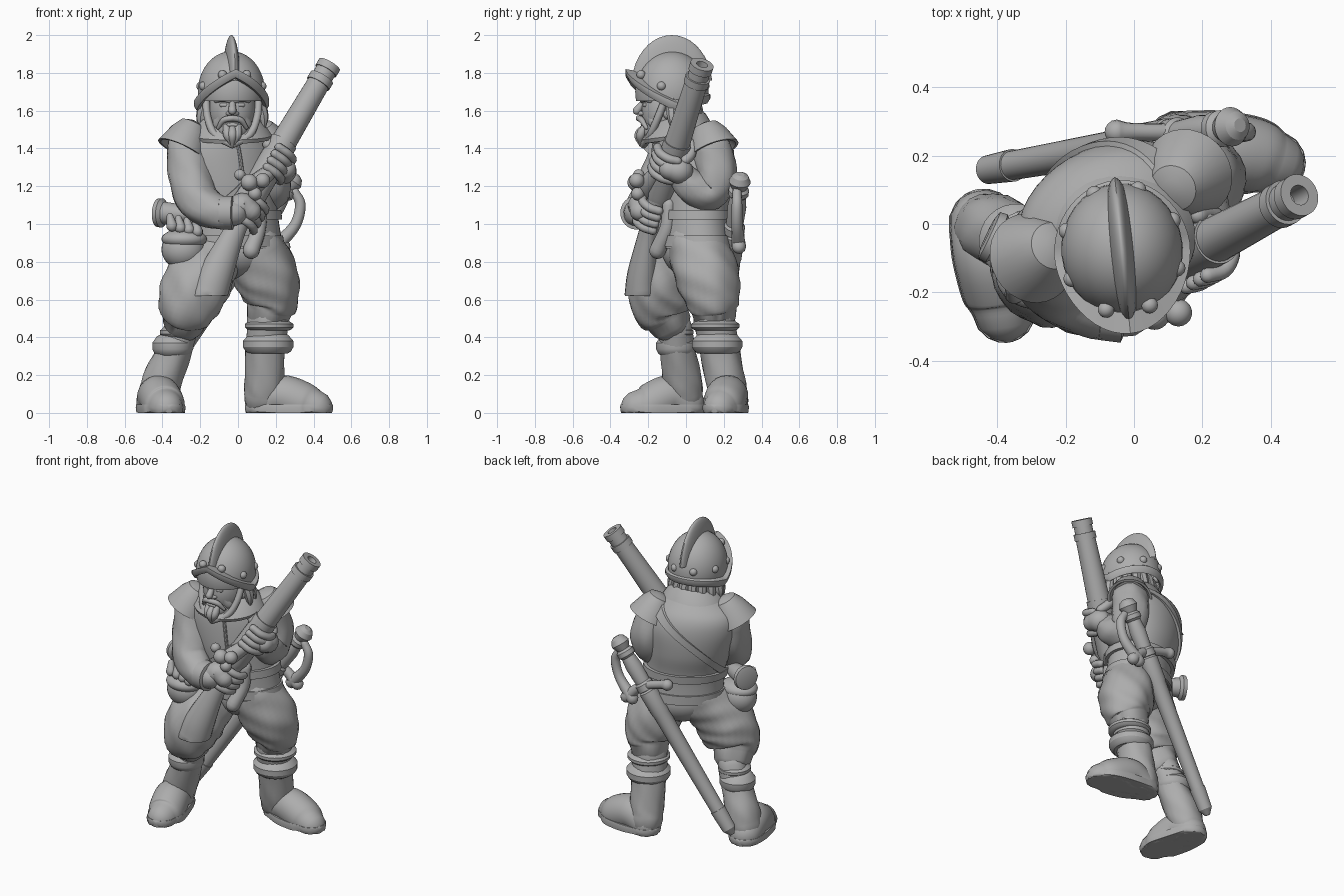
import bpy, bmesh
from math import sin, cos, pi, radians
from mathutils import Vector, Matrix

if "Cube" in bpy.data.objects:
    bpy.data.objects.remove(bpy.data.objects["Cube"])

GREY = bpy.data.materials.new("plain grey")
GREY.use_nodes = True
GREY.diffuse_color = (.42, .42, .42, 1)
GREY.node_tree.nodes["Principled BSDF"].inputs["Base Color"].default_value = GREY.diffuse_color


def finish(name, bm, angle=40):
    bmesh.ops.recalc_face_normals(bm, faces=bm.faces)
    mesh = bpy.data.meshes.new(name)
    bm.to_mesh(mesh)
    bm.free()
    mesh.materials.append(GREY)
    mesh.polygons.foreach_set("use_smooth", [True] * len(mesh.polygons))
    mesh.set_sharp_from_angle(angle=radians(angle))
    obj = bpy.data.objects.new(name, mesh)
    bpy.context.collection.objects.link(obj)


def skin(name, rings, loop=False, angle=40):
    """Bridge rings of points; loop joins last to first, otherwise cap the ends."""
    bm = bmesh.new()
    rows = [[bm.verts.new(point) for point in ring] for ring in rings]
    count = len(rows[0])
    for row, following in zip(rows, rows[1:] + (rows[:1] if loop else [])):
        for i in range(count):
            j = (i + 1) % count
            bm.faces.new((row[i], row[j], following[j], following[i]))
    if not loop:
        bm.faces.new(rows[0])
        bm.faces.new(rows[-1])
    finish(name, bm, angle)


def turns(count):
    return [2 * pi * k / count for k in range(count)]


def spline(points, steps):
    """Catmull-Rom curve through points of any dimension."""
    points = [Vector(point) for point in points]
    padded = [2 * points[0] - points[1]] + points + [2 * points[-1] - points[-2]]
    curve = []
    for a, b, c, d in zip(padded, padded[1:], padded[2:], padded[3:]):
        for k in range(steps):
            t = k / steps
            curve.append(b + ((c - a) * t + (2 * a - 5 * b + 4 * c - d) * t * t
                              + (3 * b - a - 3 * c + d) * t * t * t) / 2)
    return curve + [points[-1]]


def limb(name, points, sides=20, steps=6, squash=1, across=(0, 0, 1), folds=0, low=0, high=9):
    """Round-ended tube through (x, y, z, radius) points."""
    middle = [(point.to_3d(), point.w) for point in spline(points, steps)]
    (first, first_r), (last, last_r) = middle[0], middle[-1]
    backward = (first - middle[1][0]).normalized()
    forward = (last - middle[-2][0]).normalized()
    dome = [radians(angle) for angle in (25, 50, 70, 85)]
    line = [(first + backward * sin(a) * first_r, first_r * cos(a)) for a in reversed(dome)] + middle
    line += [(last + forward * sin(a) * last_r, last_r * cos(a)) for a in dome]
    u = Vector(across)
    rings = []
    for i, (centre, radius) in enumerate(line):
        tangent = (line[min(i + 1, len(line) - 1)][0] - line[max(i - 1, 0)][0]).normalized()
        u = u - tangent * u.dot(tangent)
        if u.length < .05:
            u = tangent.orthogonal()
        u.normalize()
        v = tangent.cross(u)
        ring = []
        for a in turns(sides):
            wave = radius * (1 + folds * sin(5 * a + i / 3) * sin(i * .45))
            point = centre + u * cos(a) * wave * squash + v * sin(a) * wave
            point.z = min(max(point.z, low), high)
            ring.append(point)
        rings.append(ring)
    skin(name, rings)


def turned(name, start, end, profile, sides=28):
    """Lathe a (fraction, radius) profile along a line."""
    start, end = Vector(start), Vector(end)
    u = (end - start).orthogonal().normalized()
    v = (end - start).normalized().cross(u)
    skin(name, [[start.lerp(end, t) + (u * cos(a) + v * sin(a)) * radius for a in turns(sides)]
                for t, radius in profile], angle=30)


def ball(name, centre, size, turn=0, floor=None):
    """Scaled sphere, optionally cut away below the floor height."""
    bm = bmesh.new()
    bmesh.ops.create_uvsphere(bm, u_segments=32, v_segments=20, radius=1)
    bm.transform(Matrix.Translation(centre) @ Matrix.Rotation(turn, 4, 'Z') @ Matrix.Diagonal((*size, 1)))
    if floor:
        bmesh.ops.bisect_plane(bm, geom=bm.verts[:] + bm.edges[:] + bm.faces[:], plane_co=(0, 0, floor),
                               plane_no=(0, 0, -1), clear_outer=True)
    finish(name, bm)


# Torso sections (height, centre, half widths), turned so the right shoulder is forward
TURN = Matrix.Rotation(.42, 3, 'Z')
SECTIONS = spline([(.87, 0, .04, .25, .18), (1.05, -.02, .03, .24, .18), (1.2, -.05, .03, .26, .2),
                   (1.35, -.07, .03, .28, .2), (1.45, -.08, .02, .25, .18), (1.52, -.06, 0, .17, .14),
                   (1.57, -.05, -.02, .1, .1)], 6)


def on_body(angle, z, out=0):
    lower, upper = next((p, q) for p, q in zip(SECTIONS, SECTIONS[1:]) if p[0] <= z <= q[0])
    _, x, y, wide, deep = lower.lerp(upper, (z - lower[0]) / (upper[0] - lower[0]))
    return Vector((x, y, z)) + TURN @ Vector(((wide + out) * cos(angle), (deep + out) * sin(angle), 0))


def band(name, height, half, out):
    skin(name, [[on_body(a, height(a) + dz, d) for dz, d in ((-half, -.03), (-half, out), (half, out), (half, -.03))]
                for a in turns(60)], loop=True, angle=30)


skin("jerkin", [[on_body(a, section[0]) for a in turns(40)] for section in SECTIONS])
band("waist_belt", lambda a: 1.05, .025, .02)
band("skirt_hem", lambda a: .91, .03, .01)
band("shoulder_strap", lambda a: 1.26 + .22 * cos(a - .25), .025, .015)
limb("jerkin_front_seam", [(*on_body(-pi / 2, 1.05 + k / 10), .01) for k in range(5)], 8)
ball("pelvis", (0, .05, .86), (.21, .17, .15), .42)

# Folded collar
skin("collar", [[(r * cos(a) - .04, r * .9 * sin(a) - .04, z + .025 * sin(a)) for a in turns(36)]
                for r, z in ((.13, 1.5), (.14, 1.57), (.16, 1.56), (.22, 1.47), (.21, 1.45), (.16, 1.46))], loop=True)

# Arms and shoulder wings
limb("right_sleeve", [(-.27, -.08, 1.4, .11), (-.25, -.12, 1.25, .12), (-.21, -.19, 1.12, .11),
                      (-.1, -.25, 1.06, .09), (-.02, -.26, 1.06, .07)], folds=.05)
limb("left_sleeve", [(.14, .13, 1.4, .11), (.16, .16, 1.27, .11), (.17, .12, 1.17, .1),
                     (.19, .03, 1.2, .09), (.2, -.03, 1.27, .07)], folds=.05)
for side, top, edge in (("right", (-.23, -.06, 1.54), (-.3, -.1, 1.39)), ("left", (.11, .1, 1.53), (.16, .15, 1.39))):
    turned(side + "_shoulder_wing", top, edge, [(0, .03), (.1, .07), (.4, .1), (1, .135), (1, .12), (.8, .1)])

# Musket
BREECH, MUZZLE = Vector((.08, -.13, 1.16)), Vector((.485, .085, 1.845))
BORE = (MUZZLE - BREECH).normalized()
turned("musket_barrel", BREECH, MUZZLE,
       [(-.1, .05), (0, .075), (.4, .075), (.4, .068), (.85, .06), (.85, .067), (.9, .067),
        (.9, .056), (.95, .056), (.95, .063), (1, .063), (1, .03), (.9, .03)])
limb("musket_stock", [(-.155, -.24, .62, .1), (-.11, -.23, .75, .09), (0, -.19, 1, .055), (.09, -.13, 1.18, .07)],
     squash=.85, across=(.2, -1, 0), low=.62)
limb("trigger_lever", [(.12, -.09, 1.1, .035), (.11, -.1, .98, .04), (.07, -.15, .86, .045)], 12)
for part, x, z, r in (("pan", .06, 1.22, .045), ("cock", .13, 1.23, .04), ("match", .01, 1.26, .03), ("screw", .09, 1.16, .035)):
    ball("lock_" + part, (x, -.22 - r, z), (r, r, r))
limb("lock_plate", [(0, -.2, 1.12, .035), (.08, -.2, 1.2, .05), (.17, -.15, 1.28, .04)], 12)


def hand(name, centre, palm_side, reach, radius, wrist):
    """Palm with four fingers and a thumb wrapped round the musket."""
    centre, out = Vector(centre), Vector(palm_side)
    out = (out - BORE * out.dot(BORE)).normalized()
    along = BORE.cross(out)
    along *= 1 if along.dot(Vector(reach)) > 0 else -1
    limb(name + "_palm", [(*wrist, .06), (*(centre + out * (radius + .02)), .07),
                          (*(centre + out * radius + along * .05), .055)], 16)

    def digit(part, offset, thick, lean, span):
        limb(part, [(*(centre + BORE * (offset + lean * k)
                       + (out * cos(k * span) + along * sin(k * span)) * (radius + .02)), thick)
                    for k in (.15, .4, .7, 1)], 10, 4)
    for k in range(4):
        digit(f"{name}_finger_{k}", (k - 1.5) * .042, .023, 0, 2.2)
    digit(name + "_thumb", .06, .027, .05, -1.5)


hand("right_hand", (.045, -.17, 1.06), (-.5, -.9, 0), (1, -.4, 0), .06, (-.03, -.26, 1.06))
hand("left_hand", (.18, -.08, 1.33), (.7, .5, -.3), (.6, -.8, 0), .07, (.21, -.02, 1.28))
turned("right_cuff", (-.1, -.25, 1.06), (-.02, -.26, 1.06), [(0, .07), (.1, .09), (.9, .09), (1, .06)])


# Legs: breeches, boots, cuffs, feet and soles
def leg(side, breeches, boot, cuffs, foot):
    limb(side + "_breeches", breeches, 30, 8, folds=.05)
    limb(side + "_boot", boot, folds=.04)
    for part, half, (x, y, z, r) in zip(("cuff", "garter"), (.055, .03), cuffs):
        turned(f"{side}_{part}", (x, y, z - half), (x, y, z + half),
               [(t, r * (1 - .3 * abs(2 * t - .9) ** 3)) for t in (0, .1, .3, .6, .9, 1)])
    limb(side + "_foot", foot, 24)
    limb(side + "_sole", [(x, y, .03, r * 1.04) for x, y, z, r in foot], 24, high=.045)


leg("right", [(-.09, .03, .88, .14), (-.16, -.05, .79, .16), (-.22, -.11, .68, .18),
              (-.265, -.13, .56, .16), (-.28, -.1, .5, .12)],
    [(-.3, -.06, .45, .09), (-.35, -.04, .3, .095), (-.4, -.02, .18, .105), (-.43, -.01, .09, .1)],
    [(-.345, -.05, .36, .11), (-.315, -.06, .43, .1)],
    [(-.44, 0, .05, .1), (-.42, -.09, .09, .11), (-.39, -.2, .04, .11), (-.38, -.255, .03, .09)])
leg("left", [(.08, .06, .88, .16), (.15, .11, .72, .17), (.175, .14, .6, .145), (.165, .15, .54, .12)],
    [(.16, .15, .5, .11), (.145, .18, .32, .105), (.14, .21, .16, .105), (.13, .23, .08, .1)],
    [(.16, .165, .37, .135), (.165, .155, .465, .13)],
    [(.13, .24, .05, .09), (.23, .22, .09, .11), (.35, .2, .05, .11), (.41, .18, .03, .09)])

# Head and face, mirrored about the centre line; y and z are relative to the head
HEAD = Vector((-.03, -.1, 1.6))


def face(name, points, signs=(1, -1)):
    for sign in signs:
        limb(("left_" if sign > 0 else "right_") + name if len(signs) > 1 else name,
             [(*(HEAD + Vector((sign * x, y, z))), r) for x, y, z, r in points], 12, 4)


ball("head", HEAD, (.125, .135, .17))
ball("jaw", HEAD + Vector((0, -.06, -.1)), (.085, .075, .075))
face("nose", [(0, -.12, .05, .015), (0, -.16, 0, .022)], [1])
face("nostril", [(.01, -.14, -.015, .014), (.025, -.13, -.015, .01)])
face("brow", [(.015, -.13, .055, .015), (.05, -.12, .065, .018), (.085, -.09, .055, .014)])
face("eye", [(.035, -.117, .03, .013), (.055, -.112, .03, .012)])
face("cheek", [(.04, -.09, -.01, .034), (.07, -.06, -.07, .036)])
face("moustache", [(0, -.15, -.04, .016), (.045, -.135, -.05, .016), (.075, -.11, -.09, .01)])
face("lower_lip", [(-.02, -.13, -.075, .01), (.02, -.13, -.075, .01)], [1])
face("beard_side", [(.03, -.12, -.09, .02), (.025, -.14, -.13, .024), (.01, -.14, -.17, .01)])
face("beard_middle", [(0, -.12, -.09, .02), (0, -.15, -.13, .024), (0, -.14, -.18, .01)], [1])
face("chin_strap", [(.14, -.01, .06, .02), (.13, -.05, -.04, .02), (.09, -.09, -.13, .02), (0, -.125, -.18, .02)])
face("ear", [(.125, .01, -.02, .03), (.14, .05, .02, .018)])
for k in range(9):
    out = Vector((cos(radians(10 + 20 * k)), sin(radians(10 + 20 * k)), 0))
    limb(f"hair_lock_{k}", [(*(HEAD + out * r + Vector((0, 0, z))), thick) for r, z, thick in
                            ((.14, .06, .035), (.165, -.03, .03), (.17 + .015 * (k % 2), -.09, .01))], 8, 4)

# Helmet: dome, lens-shaped comb, peaked brim and rivets
DOME = Vector((-.035, -.075, 1.7))
TILT = .1
ball("helmet_dome", DOME, (.178, .195, .215), TILT, 1.65)
ball("helmet_comb", DOME + Vector((0, 0, .03)), (.044, .215, .27), TILT, 1.76)


def helmet_point(a, wide, deep, z):
    return DOME + Matrix.Rotation(TILT, 3, 'Z') @ Vector((wide * sin(a), -deep * cos(a), z))


rings = []
for a in turns(48):
    peak, rear = max(cos(a), 0), max(-cos(a), 0)
    drop = (abs(sin(a)) + 1 - peak) / 2 if peak else 1
    z = .11 - .175 * drop + .04 * rear
    wide, deep = .2 - .012 * rear, .212 + .035 * peak - .008 * rear
    rings.append([helmet_point(a, .165, .18, z - .045 + .02 * drop), helmet_point(a, .168, .184, z + .025 * drop),
                  helmet_point(a, wide, deep, z + .01), helmet_point(a, wide, deep, z - .01),
                  helmet_point(a, wide - .015, deep - .015, z - .035)])
skin("helmet_brim", rings, loop=True)
for k, a in enumerate(turns(8)):
    a += pi / 8
    ball(f"helmet_rivet_{k}", helmet_point(a, .168, .184, .09 if cos(a) > .5 else .03), [.024] * 3)

# Sword in its scabbard, slung behind the legs
POMMEL, TIP = (.285, .285, 1.225), (-.45, .155, .1)
turned("sword_hilt", POMMEL, TIP,
       [(-.035, .02), (-.025, .042), (0, .058), (.03, .04), (.04, .054), (.06, .054),
        (.07, .042), (.12, .05), (.2, .045), (.21, .055), (.24, .055), (.25, .02)])
turned("scabbard", POMMEL, TIP, [(.23, .03), (.25, .058), (.36, .056), (.37, .052), (.87, .043),
                                 (.87, .048), (.97, .042), (1, .015)])
limb("knuckle_guard", [(.3, .27, 1.17, .024), (.33, .27, 1.1, .028), (.3, .27, .99, .03), (.2, .28, .88, .038)], 12)
limb("cross_guard", [(.24, .28, .88, .038), (.14, .27, .97, .028), (0, .27, 1.02, .026), (-.05, .27, 1.03, .036)], 12)

# Hip gear: pouch, powder flask and charge bottles
ball("pouch", (-.29, -.14, .865), (.115, .1, .105))
ball("pouch_flap", (-.285, -.15, .92), (.12, .1, .055))
turned("powder_flask", (-.43, -.03, 1.06), (-.24, -.12, 1.05),
       [(0, .05), (.03, .075), (.14, .078), (.22, .06), (.7, .05), (1, .03)])


def bottle(name, x, y, z):
    limb(name, [(x, y, z, .018), (x + .01, y - .015, z - .05, .03)], 12, 3)


for k in range(4):
    bottle(f"hip_bottle_{k}", -.36 + .045 * k, -.19, 1.04 - .01 * k)
for k in range(3):
    bottle(f"chest_bottle_{k}", .15 + .015 * k, -.06, 1.47 - .06 * k)
